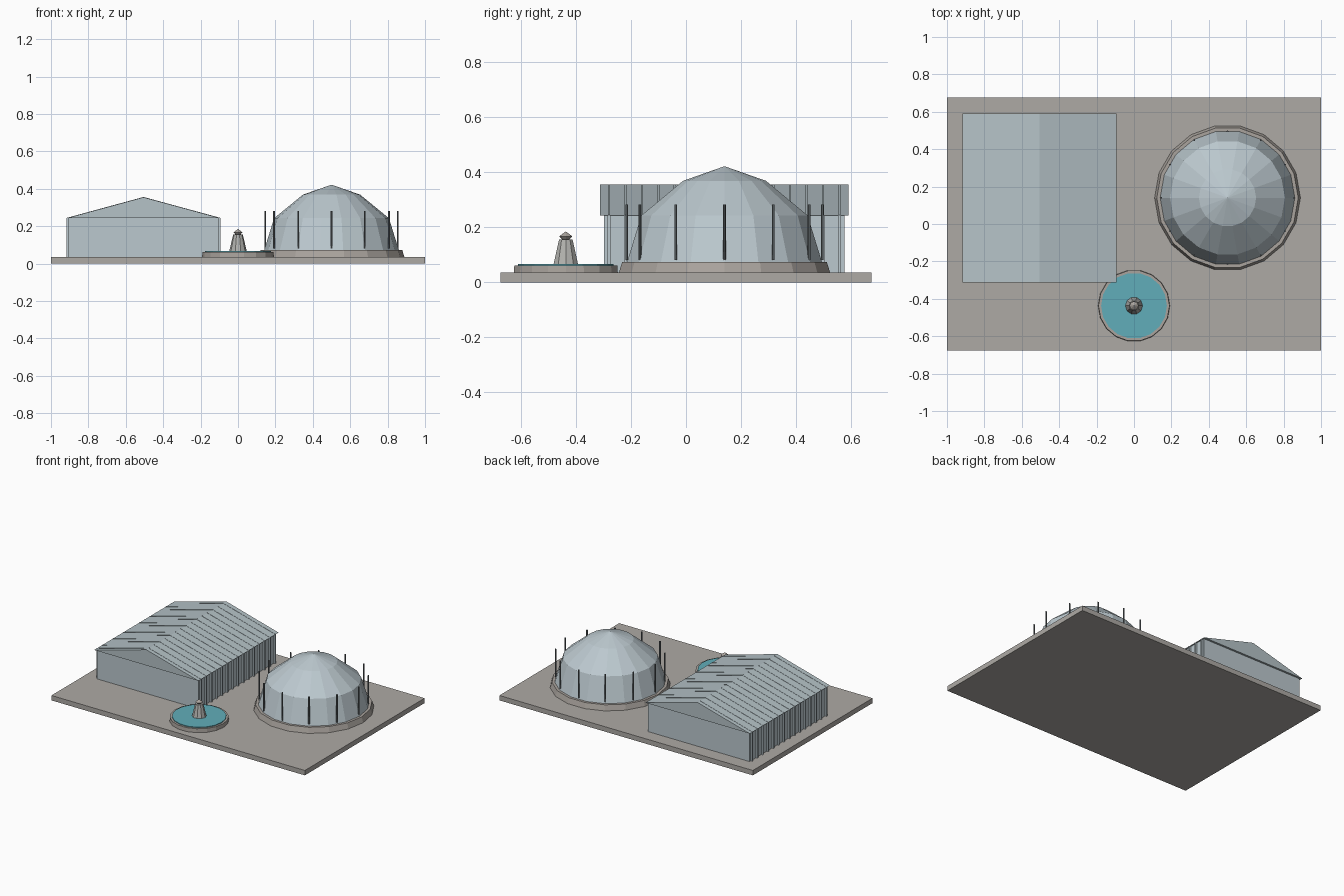
import bpy, bmesh, math
from mathutils import Matrix, Vector

if "Cube" in bpy.data.objects:
    bpy.data.objects.remove(bpy.data.objects["Cube"], do_unlink=True)


def material(name, rgb):
    m = bpy.data.materials.new(name)
    m.use_nodes = True
    m.diffuse_color = (*rgb, 1)
    bsdf = next(n for n in m.node_tree.nodes if n.type == 'BSDF_PRINCIPLED')
    bsdf.inputs["Base Color"].default_value = (*rgb, 1)
    return m


paving = material("paving_grey", (0.42, 0.40, 0.375))
stone = material("stone_grey", (0.40, 0.37, 0.34))
steel = material("pale_steel", (0.50, 0.58, 0.62))
roofing = material("roof_steel", (0.46, 0.54, 0.57))
spire = material("light_stone", (0.45, 0.45, 0.43))
water = material("water_teal", (0.12, 0.42, 0.49))
dark = material("dark_metal", (0.14, 0.16, 0.17))


def finish(bm, name, mat):
    bmesh.ops.recalc_face_normals(bm, faces=bm.faces)
    mesh = bpy.data.meshes.new(name)
    bm.to_mesh(mesh)
    bm.free()
    mesh.materials.append(mat)
    ob = bpy.data.objects.new(name, mesh)
    bpy.context.collection.objects.link(ob)
    return ob


def add_box(bm, lo, hi, turn=Matrix()):
    """Box between two corners, then moved by a matrix."""
    lo, hi = Vector(lo), Vector(hi)
    place = Matrix.Translation((lo + hi) / 2) @ Matrix.Diagonal((*(hi - lo), 1))
    bmesh.ops.create_cube(bm, size=1, matrix=turn @ place)


def box(name, lo, hi, mat):
    bm = bmesh.new()
    add_box(bm, lo, hi)
    return finish(bm, name, mat)


def lathe(name, profile, sides, x, y, mat):
    """Closed flat-sided solid from (radius, height) pairs, bottom to top."""
    bm = bmesh.new()
    rings = []
    for r, z in profile:
        count = sides if r > 0 else 1
        rings.append([bm.verts.new((x + r * math.cos(math.tau * i / sides),
                                    y + r * math.sin(math.tau * i / sides), z))
                      for i in range(count)])
    for a, b in zip(rings, rings[1:]):
        for i in range(sides):
            j = (i + 1) % sides
            if len(b) == 1:
                bm.faces.new((a[i], a[j], b[0]))
            elif len(a) == 1:
                bm.faces.new((a[0], b[j], b[i]))
            else:
                bm.faces.new((a[i], a[j], b[j], b[i]))
    for ring in (rings[0], rings[-1]):
        if len(ring) > 1:
            bm.faces.new(ring)
    return finish(bm, name, mat)


# Paved plot
GROUND = 0.035
box("ground_slab", (-1, -0.675, 0), (1, 0.675, GROUND), paving)

# Hall walls and gabled roof
HX, EAVE, RIDGE = -0.505, 0.243, 0.355
HALF, FRONT, BACK = 0.412, -0.312, 0.59
box("hall_walls", (HX - 0.4, -0.298, GROUND), (HX + 0.4, 0.576, EAVE), steel)

bm = bmesh.new()
gable = [bm.verts.new((HX + x, FRONT, z))
         for x, z in ((-HALF, EAVE), (HALF, EAVE), (0, RIDGE))]
ends = bmesh.ops.extrude_face_region(bm, geom=[bm.faces.new(gable)])
bmesh.ops.translate(bm, vec=(0, BACK - FRONT, 0),
                    verts=[v for v in ends["geom"] if isinstance(v, bmesh.types.BMVert)])
bm.faces.new(gable) if not bm.faces.get(gable) else None
finish(bm, "hall_roof", roofing)

# Standing seams on the roof slopes and ribs on the side walls
slope = math.atan2(RIDGE - EAVE, HALF)
length = math.hypot(RIDGE - EAVE, HALF)
seams, ribs = bmesh.new(), bmesh.new()
SEAMS = 15
for i in range(SEAMS):
    y = -0.28 + i * 0.838 / (SEAMS - 1)
    for side in (-1, 1):
        turn = Matrix.Translation((HX, y, RIDGE)) @ Matrix.Rotation(side * slope, 4, 'Y')
        add_box(seams, (min(0, side * length), -0.004, -0.002),
                (max(0, side * length), 0.004, 0.0015), turn)
        x = HX + side * 0.405
        add_box(ribs, (x - 0.007, y - 0.005, GROUND), (x + 0.007, y + 0.005, EAVE))
finish(seams, "roof_seams", roofing)
finish(ribs, "wall_ribs", steel)

# Domed building on a low skirt, with a ring of slim posts
DX, DY = 0.5, 0.14
lathe("dome_skirt", [(0.39, GROUND), (0.378, 0.073)], 18, DX, DY, stone)
lathe("dome", [(0.364, 0.06), (0.307, 0.243), (0.153, 0.369), (0, 0.422)],
      18, DX, DY, steel)
posts = bmesh.new()
for i in range(12):
    a = math.tau * i / 12
    bmesh.ops.create_cone(posts, cap_ends=True, segments=6, radius1=0.005, radius2=0.005,
                          depth=0.2, matrix=Matrix.Translation(
                              (DX + 0.355 * math.cos(a), DY + 0.355 * math.sin(a), 0.182)))
finish(posts, "dome_posts", dark)

# Fountain: basin, water, tapered pedestal and finial
FY = -0.437
lathe("fountain_basin", [(0.192, GROUND), (0.19, 0.062)], 18, 0, FY, stone)
lathe("fountain_water", [(0.176, 0.06), (0.176, 0.067)], 18, 0, FY, water)
lathe("fountain_pedestal", [(0.047, 0.065), (0.026, 0.155)], 10, 0, FY, spire)
lathe("fountain_finial", [(0.008, 0.15), (0.024, 0.167), (0, 0.185)], 8, 0, FY, stone)
